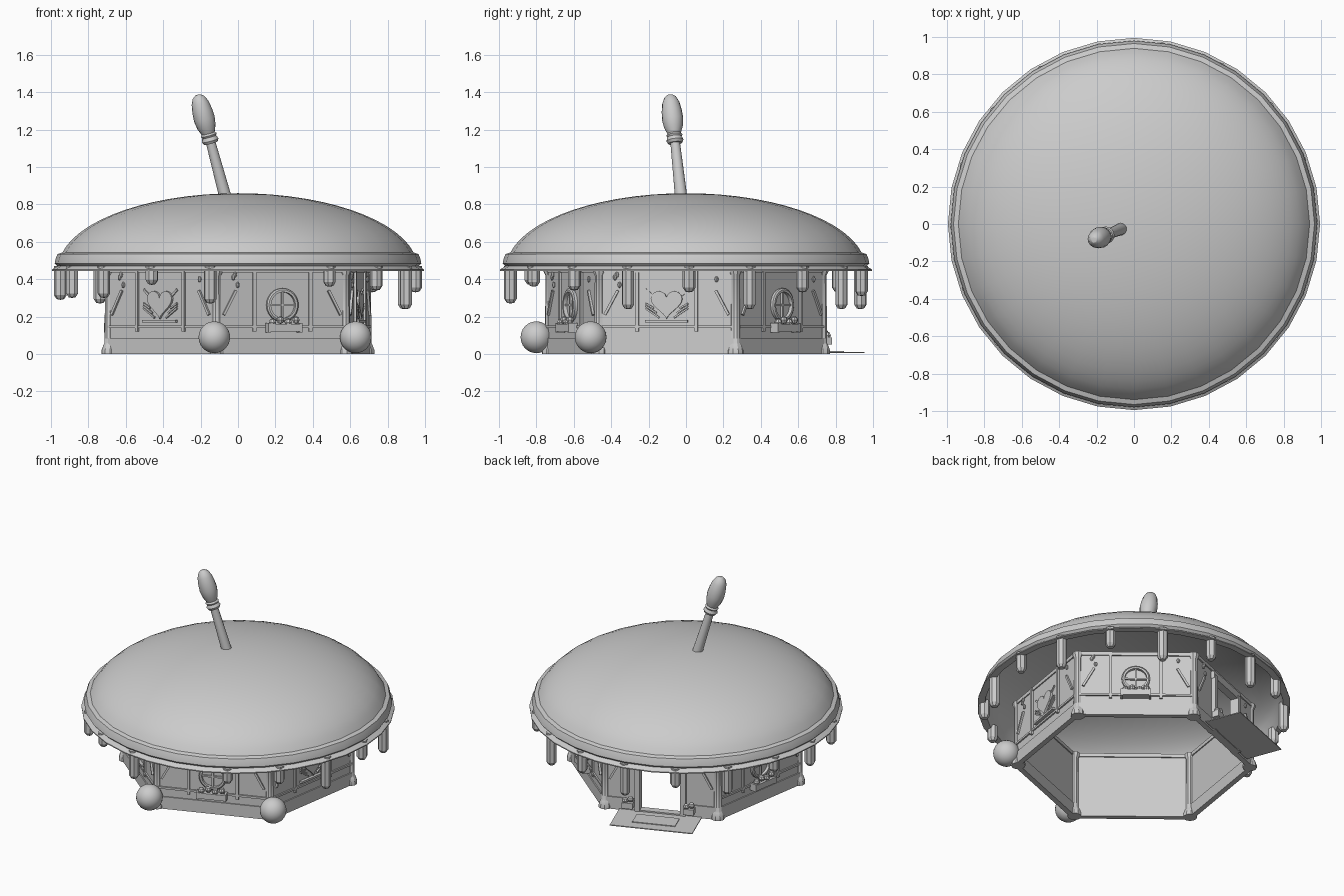
import bpy, bmesh, math
from mathutils import Matrix, Vector

cube = bpy.data.objects.get("Cube")
if cube:
    bpy.data.objects.remove(cube)

grey = bpy.data.materials.new("plain grey")
grey.use_nodes = True
grey.diffuse_color = (0.6, 0.6, 0.6, 1)
grey.node_tree.nodes["Principled BSDF"].inputs["Base Color"].default_value = (0.6, 0.6, 0.6, 1)

POST_R, WALL_D, WALL_TOP = 0.75, 0.645, 0.46
POST_ANGLES = [21 + 60 * i for i in range(6)]
made = []


def finish(name, bm, matrix=Matrix()):
    bmesh.ops.recalc_face_normals(bm, faces=bm.faces)
    mesh = bpy.data.meshes.new(name)
    bm.to_mesh(mesh)
    bm.free()
    mesh.materials.append(grey)
    obj = bpy.data.objects.new(name, mesh)
    obj.matrix_world = matrix
    bpy.context.collection.objects.link(obj)
    made.append(obj)
    return obj


def wall_frame(angle):
    # Local x runs along the wall, local -y points outward
    return Matrix.Rotation(math.radians(angle + 90), 4, 'Z')


def box(name, size, at, frame=Matrix(), tilt=0):
    bm = bmesh.new()
    bmesh.ops.create_cube(bm, size=1)
    m = Matrix.Translation(at) @ Matrix.Rotation(tilt, 4, 'Y') @ Matrix.Diagonal((*size, 1))
    bmesh.ops.transform(bm, matrix=m, verts=bm.verts)
    return finish(name, bm, frame)


def beam(name, a, b, width, y, frame):
    # Bar between two (x, z) points on a wall
    dx, dz = b[0] - a[0], b[1] - a[1]
    at = ((a[0] + b[0]) / 2, y, (a[1] + b[1]) / 2)
    box(name, (width, 0.015, math.hypot(dx, dz)), at, frame, math.atan2(dx, dz))


def ball(name, radius, at, frame=Matrix(), scale=(1, 1, 1), segments=24):
    bm = bmesh.new()
    bmesh.ops.create_uvsphere(bm, u_segments=segments, v_segments=segments // 2, radius=radius)
    m = Matrix.Translation(at) @ Matrix.Diagonal((*scale, 1))
    bmesh.ops.transform(bm, matrix=m, verts=bm.verts)
    return finish(name, bm, frame)


def lathe(name, profile, sides, matrix=Matrix(), closed=False):
    bm = bmesh.new()
    pts = [bm.verts.new((r, 0, z)) for r, z in profile]
    edges = [bm.edges.new(p) for p in zip(pts, pts[1:])]
    if closed:
        edges.append(bm.edges.new((pts[-1], pts[0])))
    bmesh.ops.spin(bm, geom=pts + edges, axis=(0, 0, 1), cent=(0, 0, 0),
                   angle=math.tau, steps=sides, use_duplicate=False)
    bmesh.ops.remove_doubles(bm, verts=bm.verts, dist=0.0005)
    return finish(name, bm, matrix)


def plate(name, outline, y, depth, frame):
    bm = bmesh.new()
    face = bm.faces.new([bm.verts.new((x, y, z)) for x, z in outline])
    out = bmesh.ops.extrude_face_region(bm, geom=[face])
    verts = [v for v in out["geom"] if isinstance(v, bmesh.types.BMVert)]
    bmesh.ops.translate(bm, verts=verts, vec=(0, -depth, 0))
    return finish(name, bm, frame)


# Domed roof: thin shell with a moulded rim
def dome(radius, height, base, steps=14):
    arc = [math.radians(90 - i * 78 / steps) for i in range(steps + 1)]
    return [(radius * math.cos(a), base + height * math.sin(a)) for a in arc]


rim = [(0.965, 0.535), (0.975, 0.51), (0.98, 0.485), (0.965, 0.47), (0.995, 0.452),
       (0.995, 0.445), (0.95, 0.445), (0.93, 0.5)]
lathe("roof", dome(0.96, 0.4, 0.46) + rim + dome(0.94, 0.385, 0.455)[::-1], 32)

# Icing drips around the rim
lengths = [0.33, 0.24, 0.33, 0.24, 0.31, 0.24, 0.33, 0.27, 0.36,
           0.29, 0.30, 0.30, 0.37, 0.27, None, 0.36, 0.34, 0.24]
for i, low in enumerate(lengths):
    if low:
        profile = [(0, low), (0.02, low + 0.004), (0.034, low + 0.025), (0.034, 0.47), (0, 0.47)]
        spot = Matrix.Rotation(math.radians(1 + 20 * i), 4, 'Z') @ Matrix.Translation((0.95, 0, 0))
        lathe("icing_drip", profile, 8, spot)

# Leaning stick with a turned handle
start = Vector((-0.065, -0.025, 0.83))
lean = Vector((-0.148, -0.06, 0.55))
stick = Matrix.Translation(start) @ lean.to_track_quat('Z', 'Y').to_matrix().to_4x4()
lathe("stick", [(0, 0), (0.033, 0), (0.025, 0.34), (0, 0.34)], 16, stick)
handle = [(0, 0.31), (0.038, 0.31), (0.046, 0.325), (0.038, 0.345), (0.044, 0.355),
          (0.036, 0.365), (0.05, 0.4), (0.057, 0.445), (0.054, 0.49), (0.046, 0.535),
          (0.032, 0.565), (0.015, 0.578), (0, 0.58)]
lathe("stick_handle", handle, 16, stick)

# Corner posts, and round bushes on the two front corners
post = [(0, 0), (0.045, 0), (0.045, 0.02), (0.034, 0.05), (0.028, 0.06),
        (0.026, 0.42), (0.036, 0.44), (0.036, WALL_TOP), (0, WALL_TOP)]
for angle in POST_ANGLES:
    turn = Matrix.Rotation(math.radians(angle), 4, 'Z')
    lathe("corner_post", post, 10, turn @ Matrix.Translation((0.735, 0, 0)))
    if angle in (261, 321):
        ball("front_bush", 0.085, (0.81, 0, 0.09), turn)


def flower_box(frame, x, z, width, out):
    box("flower_box", (width, 0.05, 0.04), (x, -out, z), frame)
    count = max(2, round(width / 0.04))
    for i in range(count):
        fx = x + (i + 0.5) / count * width - width / 2
        ball("flower", 0.021, (fx, -out - 0.005, z + 0.03 + 0.012 * (i % 2)), frame, segments=8)


def timber(frame, door=False):
    face = -WALL_D - 0.015
    for s in (-1, 1):
        beam("brace", (s * 0.335, 0.21), (s * 0.265, 0.34), 0.014, face, frame)
        if not door:
            beam("stud", (s * 0.16, 0.12), (s * 0.16, WALL_TOP), 0.018, face, frame)
    if not door:
        box("skirting", (0.73, 0.035, 0.085), (0, -WALL_D, 0.0425), frame)
        box("rail", (0.72, 0.03, 0.014), (0, face + 0.01, 0.147), frame)
    box("top_beam", (0.73, 0.035, 0.025), (0, -WALL_D, WALL_TOP - 0.0125), frame)
    for x, z in ((-0.28, 0.41), (-0.255, 0.37), (-0.27, 0.425), (0.27, 0.4)):
        ball("hanging_drop", 0.011, (x, face, z), frame, (1, 0.8, 1.5), 8)


def heart_wall(frame):
    face = -WALL_D - 0.01
    outline = []
    for i in range(28):
        t = math.tau * i / 28
        y = 13 * math.cos(t) - 5 * math.cos(2 * t) - 2 * math.cos(3 * t) - math.cos(4 * t)
        outline.append((0.085 * math.sin(t) ** 3, 0.275 + 0.0052 * y))
    plate("heart", outline, face, 0.014, frame)
    box("heart_sill", (0.23, 0.03, 0.014), (0, face - 0.005, 0.175), frame)
    for s in (-1, 1):
        beam("heart_strut", (s * 0.075, 0.31), (s * 0.115, 0.345), 0.012, face, frame)
        for k in range(3):
            low = 0.195 + 0.025 * k
            beam("heart_slat", (s * (0.04 + 0.015 * k), low), (s * 0.115, low + 0.05 - 0.012 * k),
                 0.009, face - 0.003, frame)


def window_wall(frame):
    spot = frame @ Matrix.Translation((0, -WALL_D - 0.015, 0.262)) @ Matrix.Rotation(math.pi / 2, 4, 'X')
    ring = [(0.07, -0.01), (0.09, -0.01), (0.09, 0.01), (0.082, 0.016), (0.07, 0.016)]
    lathe("window_frame", ring, 24, spot, True)
    for a, b in (((-0.075, 0.262), (0.075, 0.262)), ((0, 0.19), (0, 0.335))):
        beam("window_bar", a, b, 0.011, -WALL_D - 0.015, frame)
    flower_box(frame, 0, 0.14, 0.18, WALL_D + 0.04)
    for s in (-1, 1):
        box("box_bracket", (0.014, 0.05, 0.05), (s * 0.09, -WALL_D - 0.04, 0.14), frame)


def door_wall(frame):
    for s in (-1, 1):
        box("door_side_wall", (0.23, 0.02, WALL_TOP), (s * 0.25, -WALL_D, WALL_TOP / 2), frame)
        box("door_skirting", (0.22, 0.035, 0.085), (s * 0.25, -WALL_D, 0.0425), frame)
        box("door_jamb", (0.035, 0.06, 0.4), (s * 0.15, -WALL_D - 0.01, 0.2), frame)
        flower_box(frame, s * 0.2, 0.07, 0.07, WALL_D + 0.075)
    box("door_lintel", (0.34, 0.05, 0.05), (0, -WALL_D - 0.01, 0.405), frame)
    box("door_head_wall", (0.3, 0.02, 0.08), (0, -WALL_D, WALL_TOP - 0.04), frame)
    box("doorstep", (0.3, 0.05, 0.02), (0, -WALL_D - 0.01, 0.01), frame)
    box("path_slab", (0.54, 0.25, 0.006), (0, -0.795, 0.008), frame)
    box("door_mat", (0.28, 0.12, 0.006), (0, -0.79, 0.013), frame)


# Six walls between the posts
builders = {51: window_wall, 111: door_wall, 171: window_wall,
            231: heart_wall, 291: window_wall, 351: heart_wall}
for angle, build in builders.items():
    frame = wall_frame(angle)
    is_door = build is door_wall
    if not is_door:
        box("wall", (0.74, 0.02, WALL_TOP), (0, -WALL_D, WALL_TOP / 2), frame)
    timber(frame, is_door)
    build(frame)

# Smooth round parts while keeping sharp edges
bpy.ops.object.select_all(action='DESELECT')
for obj in made:
    obj.select_set(True)
bpy.context.view_layer.objects.active = made[0]
bpy.ops.object.shade_smooth_by_angle(angle=math.radians(30))
